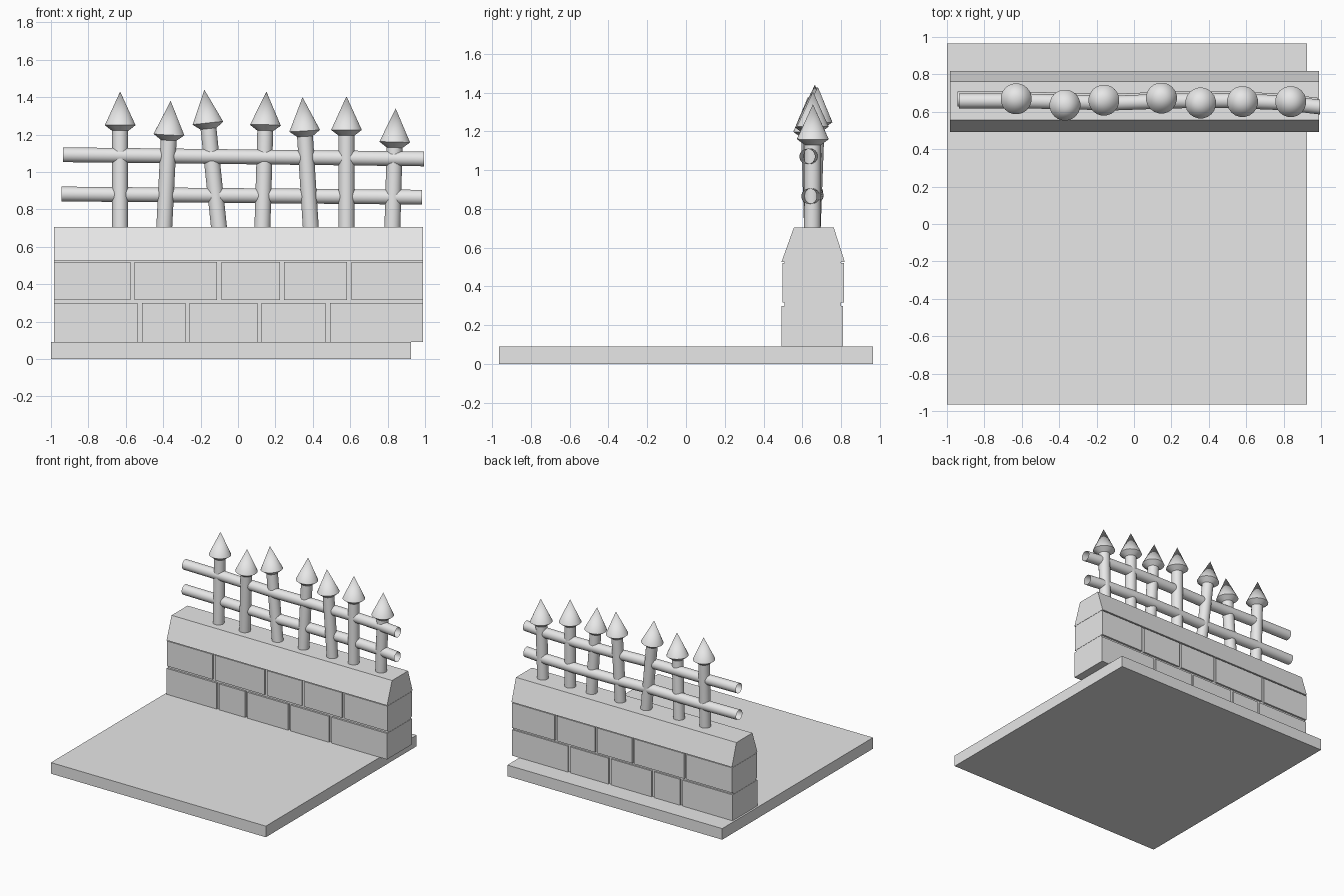
import bpy, bmesh, math
from mathutils import Vector

if "Cube" in bpy.data.objects:
    bpy.data.objects.remove(bpy.data.objects["Cube"])

stone = bpy.data.materials.new("pale_grey")
stone.use_nodes = True
GREY = (0.8, 0.8, 0.8, 1)
stone.diffuse_color = GREY
stone.node_tree.nodes["Principled BSDF"].inputs["Base Color"].default_value = GREY


def finish(name, bm, smooth=False):
    mesh = bpy.data.meshes.new(name)
    bmesh.ops.recalc_face_normals(bm, faces=bm.faces)
    bm.to_mesh(mesh)
    bm.free()
    mesh.materials.append(stone)
    ob = bpy.data.objects.new(name, mesh)
    bpy.context.collection.objects.link(ob)
    if smooth:
        bpy.ops.object.select_all(action='DESELECT')
        ob.select_set(True)
        bpy.context.view_layer.objects.active = ob
        bpy.ops.object.shade_smooth_by_angle(angle=math.radians(30))
    return ob


def prism(name, profile, x0, x1):
    """Extrude a (y, z) outline along x."""
    bm = bmesh.new()
    face = bm.faces.new([bm.verts.new((x0, y, z)) for y, z in profile])
    moved = bmesh.ops.extrude_face_region(bm, geom=[face])["geom"]
    bm.faces.new([v for v in face.verts]) if not face.is_valid else None
    verts = [g for g in moved if isinstance(g, bmesh.types.BMVert)]
    bmesh.ops.translate(bm, verts=verts, vec=(x1 - x0, 0, 0))
    return finish(name, bm)


def block(name, x0, x1, y0, y1, z0, z1):
    return prism(name, [(y0, z0), (y1, z0), (y1, z1), (y0, z1)], x0, x1)


def sweep(name, points, radii, axis, sides=20):
    """Skin open rings along points; a zero radius closes to a tip."""
    bm = bmesh.new()
    side = axis.orthogonal().normalized()
    up = axis.cross(side).normalized()
    rings = []
    for p, r in zip(points, radii):
        ring = []
        for i in range(sides):
            a = math.tau * i / sides
            ring.append(bm.verts.new(p + r * (math.cos(a) * side + math.sin(a) * up)))
        rings.append(ring)
    for a, b in zip(rings, rings[1:]):
        for i in range(sides):
            j = (i + 1) % sides
            bm.faces.new((a[i], a[j], b[j], b[i]))
    bmesh.ops.remove_doubles(bm, verts=bm.verts, dist=0.0005)
    return finish(name, bm, True)


# Ground slab
block("ground_slab", -1, 0.925, -0.965, 0.965, 0, 0.09)

# Wall: recessed mortar core, two brick courses, sloped coping
LEFT, RIGHT = -0.985, 0.99
block("mortar_core", LEFT + 0.002, RIGHT - 0.002, 0.508, 0.8, 0.09, 0.54)
courses = [
    ("lower_brick", 0.09, 0.3, 0.493, 0.811, [-0.525, -0.27, 0.115, 0.48]),
    ("upper_brick", 0.317, 0.52, 0.497, 0.815, [-0.565, -0.1, 0.235, 0.595]),
]
GAP = 0.011
for name, z0, z1, y0, y1, joints in courses:
    starts = [LEFT] + [j + GAP for j in joints]
    ends = [j - GAP for j in joints] + [RIGHT]
    for a, b in zip(starts, ends):
        block(name, a, b, y0, y1, z0, z1)
prism("coping", [(0.493, 0.527), (0.819, 0.527), (0.762, 0.705), (0.557, 0.705)],
      LEFT, RIGHT)

# Rails: slightly wavy open tubes
waves = [(-0.935, 0.658), (-0.6, 0.658), (-0.1, 0.647), (0.2, 0.658),
         (0.5, 0.66), (0.8, 0.648), (0.995, 0.625)]
for name, z_left, z_right, shift in (("lower_rail", 0.883, 0.865, 0.01),
                                     ("upper_rail", 1.093, 1.07, 0)):
    pts = [Vector((x - shift, y + shift, z_left + (z_right - z_left) * (x + 1) / 2))
           for x, y in waves]
    sweep(name, pts, [0.04] * len(pts), Vector((1, 0, 0)))

# Leaning posts with spear tips: foot x, tip x, tip y, tip z
posts = [(-0.63, -0.63, 0.675, 1.43), (-0.395, -0.36, 0.63, 1.38),
         (-0.1, -0.18, 0.665, 1.44), (0.13, 0.152, 0.68, 1.43),
         (0.39, 0.345, 0.645, 1.4), (0.58, 0.58, 0.655, 1.405),
         (0.825, 0.843, 0.655, 1.34)]
for foot_x, tip_x, tip_y, tip_z in posts:
    foot, tip = Vector((foot_x, 0.652, 0.69)), Vector((tip_x, tip_y, tip_z))
    axis = (tip - foot).normalized()
    pts = [foot, tip - axis * 0.21, tip - axis * 0.18, tip]
    sweep("spear_post", pts, [0.043, 0.043, 0.083, 0], axis)
